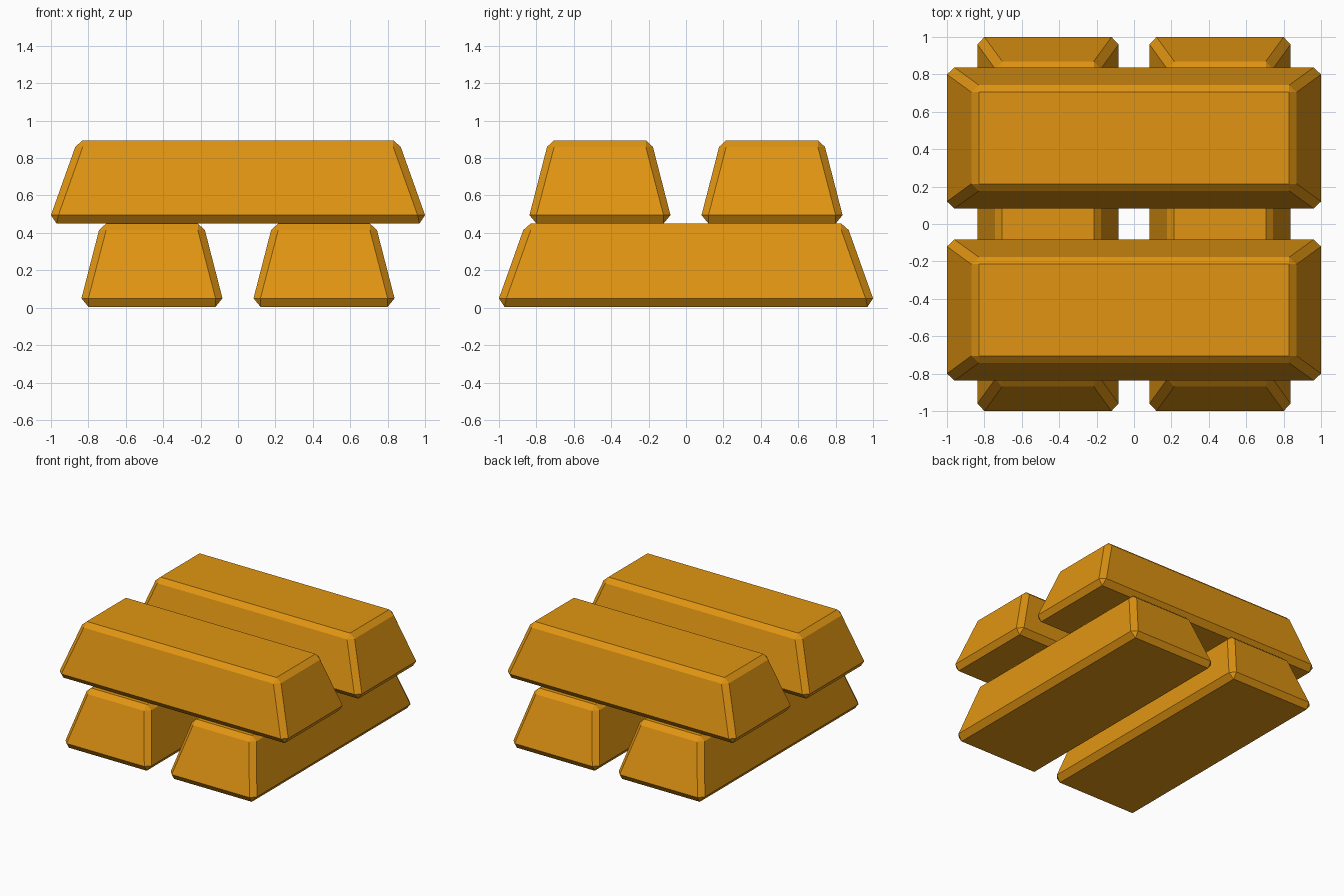
import bpy, bmesh, math
from mathutils import Matrix

if "Cube" in bpy.data.objects:
    bpy.data.objects.remove(bpy.data.objects["Cube"])

gold = bpy.data.materials.new("gold")
gold.diffuse_color = (0.75, 0.30, 0.006, 1)
gold.use_nodes = True
gold.node_tree.nodes["Principled BSDF"].inputs["Base Color"].default_value = gold.diffuse_color


def ingot(name, offset, z, turned):
    """Tapered bar with chamfered edges: three points around each corner, hulled."""
    bm = bmesh.new()
    for sx in (-1, 1):
        for sy in (-1, 1):
            for x, y, h in ((0.34, 0.97, 0.0), (0.377, 0.96, 0.045), (0.34, 1.0, 0.045),
                            (0.245, 0.83, 0.445), (0.283, 0.83, 0.41), (0.245, 0.87, 0.41)):
                bm.verts.new((sx * x + offset, sy * y, h + z))
    bmesh.ops.convex_hull(bm, input=bm.verts[:])
    bmesh.ops.dissolve_limit(bm, angle_limit=math.radians(3),
                             verts=bm.verts[:], edges=bm.edges[:])
    if turned:
        bm.transform(Matrix.Rotation(math.pi / 2, 4, 'Z'))
    bmesh.ops.recalc_face_normals(bm, faces=bm.faces[:])
    me = bpy.data.meshes.new(name)
    bm.to_mesh(me)
    bm.free()
    me.materials.append(gold)
    bpy.context.collection.objects.link(bpy.data.objects.new(name, me))


# Two bars front to back, two bars laid across them
for side, off in (("a", -0.46), ("b", 0.46)):
    ingot("lower_bar_" + side, off, 0.005, False)
    ingot("upper_bar_" + side, off, 0.45, True)
